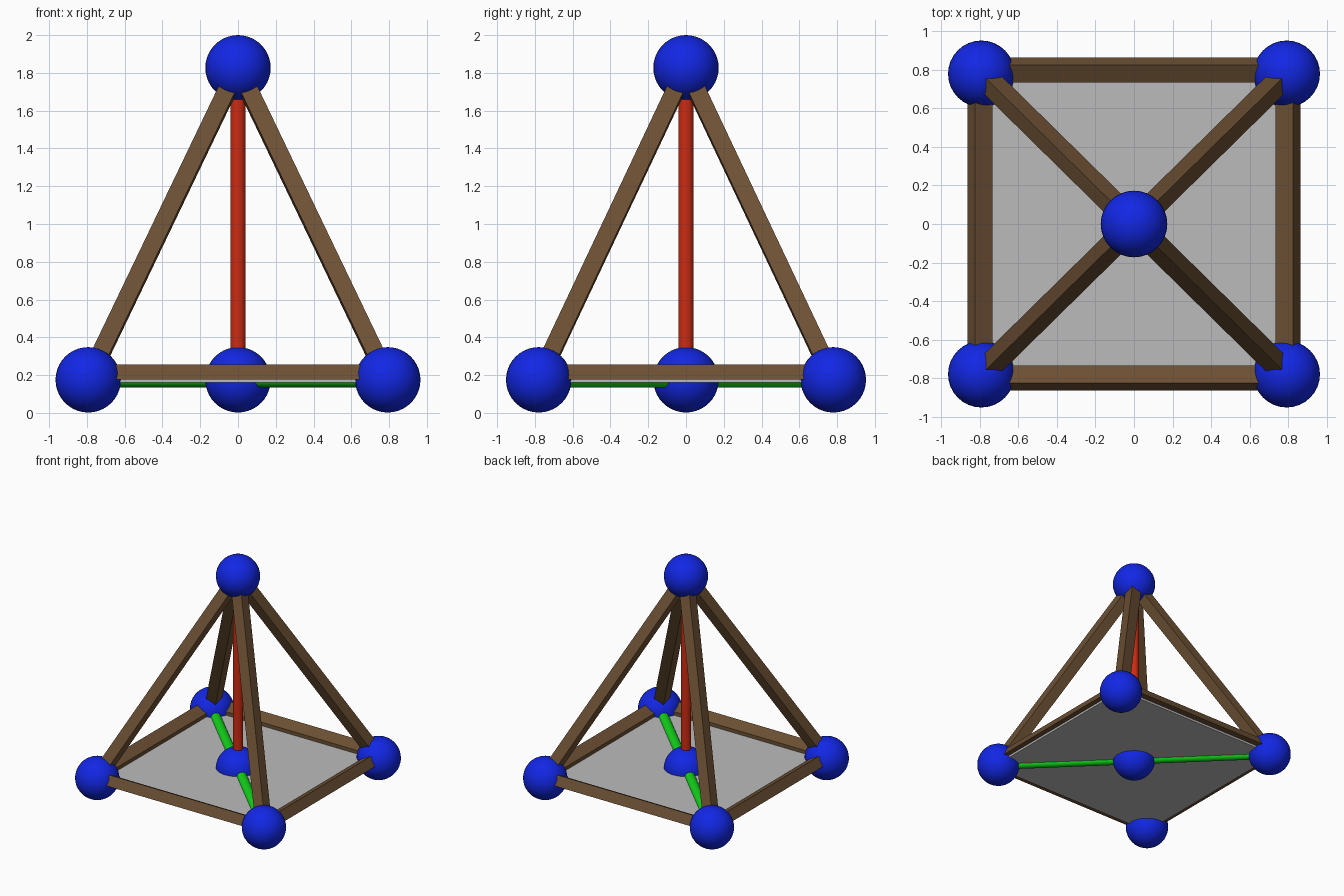
import bpy, bmesh, math
from mathutils import Vector, Matrix

if "Cube" in bpy.data.objects:
    bpy.data.objects.remove(bpy.data.objects["Cube"])


def material(name, rgb):
    m = bpy.data.materials.new(name)
    m.diffuse_color = (*rgb, 1)
    m.use_nodes = True
    m.node_tree.nodes["Principled BSDF"].inputs["Base Color"].default_value = m.diffuse_color
    return m


BLUE = material("blue", (0.006, 0.02, 0.78))
BROWN = material("brown", (0.15, 0.08, 0.034))
GREY = material("grey", (0.5, 0.5, 0.5))
RED = material("red", (0.62, 0.025, 0.006))
GREEN = material("green", (0.006, 0.65, 0.01))

CX, CY, R = 0.793, 0.78, 0.173      # corner positions and ball radius
ZB, ZT = 0.175, 1.827               # base and apex heights


def ball(name, loc):
    bpy.ops.mesh.primitive_uv_sphere_add(segments=32, ring_count=20, radius=R, location=loc)
    o = bpy.context.object
    o.name = name
    o.data.materials.append(BLUE)
    bpy.ops.object.shade_smooth()


def prism(name, a, b, section, side, up, mat):
    """Sweep a closed 2D section (side, up) from a to b."""
    a, b, side, up = map(Vector, (a, b, side, up))
    bm = bmesh.new()
    rings = [[bm.verts.new(p + side * s + up * u) for s, u in section] for p in (a, b)]
    n = len(section)
    for i in range(n):
        j = (i + 1) % n
        bm.faces.new((rings[0][i], rings[0][j], rings[1][j], rings[1][i]))
    bm.faces.new(rings[0])
    bm.faces.new(rings[1])
    bmesh.ops.recalc_face_normals(bm, faces=bm.faces)
    me = bpy.data.meshes.new(name)
    bm.to_mesh(me)
    bm.free()
    me.materials.append(mat)
    o = bpy.data.objects.new(name, me)
    bpy.context.collection.objects.link(o)


def rod(name, a, b, mat, r=0.04):
    a, b = Vector(a), Vector(b)
    d = b - a
    bpy.ops.mesh.primitive_cylinder_add(vertices=32, radius=r, depth=d.length, location=(a + b) / 2,
                                        rotation=d.to_track_quat('Z', 'Y').to_euler())
    o = bpy.context.object
    o.name = name
    o.data.materials.append(mat)
    bpy.ops.object.shade_smooth_by_angle()


apex = Vector((0, 0, ZT))
# Joint balls
ball("apex_ball", apex)
ball("centre_ball", (0, 0, ZB))
corners = [Vector((sx * CX, sy * CY, ZB)) for sx, sy in ((-1, -1), (1, -1), (1, 1), (-1, 1))]
for c in corners:
    ball("corner_ball", c)

# Sloping beams: square section with an edge facing outwards
k = 0.065
for c in corners:
    axis = (apex - c).normalized()
    side = axis.cross(Vector((0, 0, 1))).normalized()
    prism("sloping_beam", c, apex, [(k, 0), (0, k), (-k, 0), (0, -k)], side, axis.cross(side), BROWN)

# Base beams: tilted section lying on the plate, side axis pointing outwards
section = [(0.735, 0.178), (0.865, 0.178), (0.825, 0.256), (0.735, 0.21)]
for s in (-1, 1):
    prism("base_beam", (-CX, 0, 0), (CX, 0, 0), section, (0, s, 0), (0, 0, 1), BROWN)
    prism("base_beam", (0, -CY, 0), (0, CY, 0), section, (s, 0, 0), (0, 0, 1), BROWN)

# Base plate
bpy.ops.mesh.primitive_cube_add(size=1, location=(0, 0, 0.17))
plate = bpy.context.object
plate.name = "base_plate"
plate.data.transform(Matrix.Diagonal((1.64, 1.62, 0.02, 1)))
plate.data.materials.append(GREY)

# Height rod and diagonal rod
rod("height_rod", (0, 0, ZB), apex, RED)
rod("diagonal_rod", corners[1], corners[3], GREEN)
